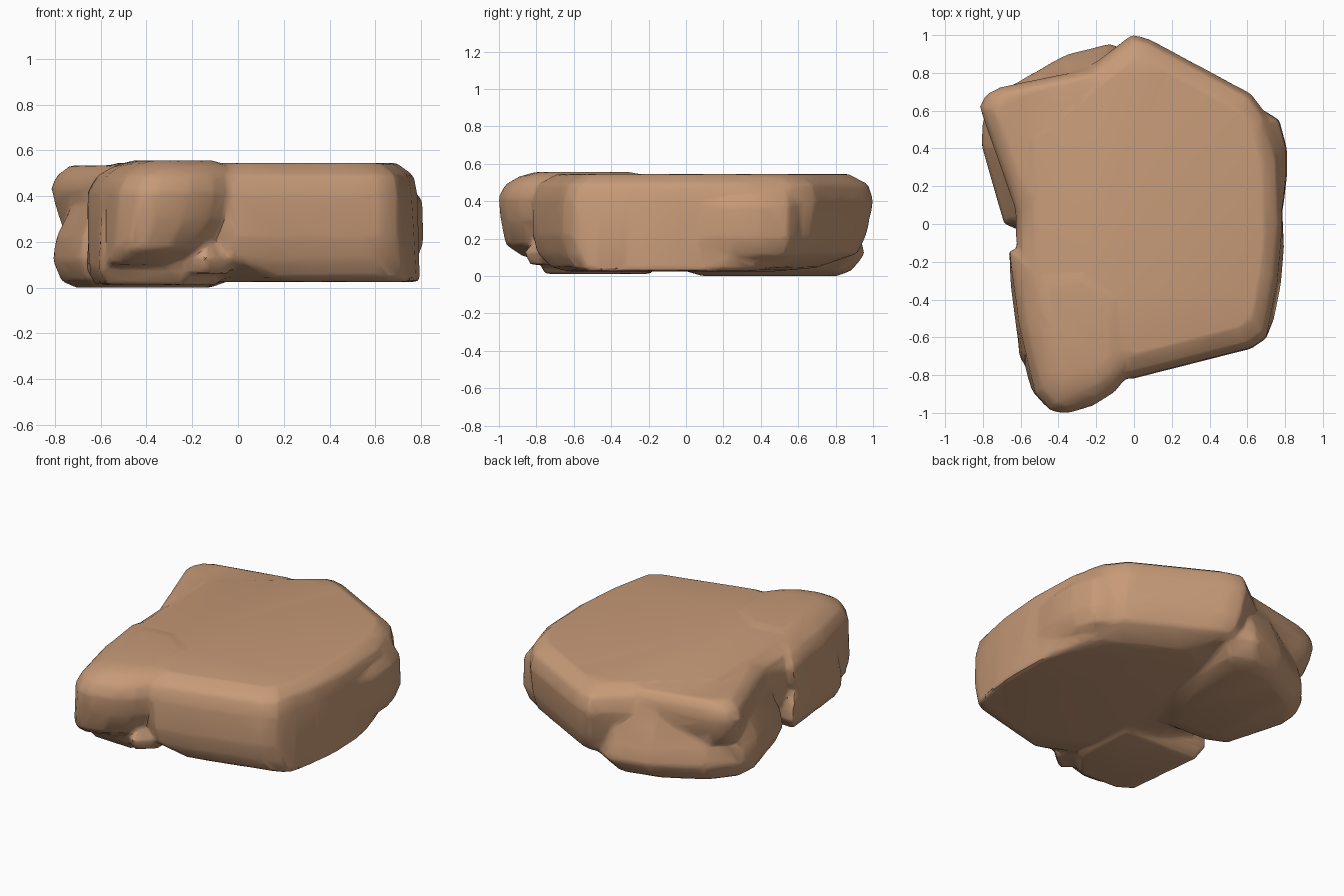
import bpy
import bmesh
from mathutils import Vector

if "Cube" in bpy.data.objects:
    bpy.data.objects.remove(bpy.data.objects["Cube"])

stone = bpy.data.materials.new("warm_tan_stone")
stone.use_nodes = True
tan = (0.57, 0.325, 0.187, 1)
stone.diffuse_color = tan
shader = stone.node_tree.nodes["Principled BSDF"]
shader.inputs["Base Color"].default_value = tan
shader.inputs["Roughness"].default_value = 0.9

chunks = bmesh.new()


def add_boulder(outline, layers):
    """Convex chunk: the outline repeated at each (height, scale, shift x, shift y)."""
    chunk = bmesh.new()
    centre = sum((Vector(p) for p in outline), Vector((0, 0))) / len(outline)
    for height, scale, shift_x, shift_y in layers:
        for point in outline:
            p = centre + (Vector(point) - centre) * scale
            chunk.verts.new((p.x + shift_x, p.y + shift_y, height))
    hull = bmesh.ops.convex_hull(chunk, input=chunk.verts)
    loose = set(hull["geom_interior"] + hull["geom_unused"])
    bmesh.ops.delete(chunk, geom=[v for v in loose if isinstance(v, bmesh.types.BMVert)],
                     context="VERTS")
    bmesh.ops.recalc_face_normals(chunk, faces=chunk.faces)
    mesh = bpy.data.meshes.new("chunk")
    chunk.to_mesh(mesh)
    chunk.free()
    chunks.from_mesh(mesh)
    bpy.data.meshes.remove(mesh)


# Main slab with chamfered rims, its base pulled in towards the front left
slab = [(-.6, -.55), (-.03, -.82), (.2, -.745), (.62, -.655), (.7, -.6), (.76, -.3), (.785, 0),
        (.77, .35), (.7, .58), (.62, .69), (.08, .98), (-.01, 1.005), (-.2, .86),
        (-.64, .5), (-.63, .05)]
add_boulder(slab, [(.025, .6, .24, -.17), (.045, .78, .13, -.1), (.12, .94, .02, -.03),
                   (.22, .98, .01, -.02), (.4, 1, 0, 0), (.49, .97, 0, 0), (.545, .86, -.01, 0)])

# Front right lobe, its lower right side cut away on a slant
lobe = [(-.66, -.14), (-.605, -.55), (-.52, -.9), (-.44, -.99), (-.36, -1.005),
        (-.22, -.965), (-.1, -.89), (-.02, -.79), (-.05, -.3), (-.3, -.1)]
add_boulder(lobe, [(.1, .62, -.12, .01), (.17, .8, -.06, -.03), (.3, .96, -.01, 0),
                   (.42, 1, 0, 0), (.49, .92, .015, .01), (.535, .75, .04, .03),
                   (.557, .55, .05, .05)])

# Foot set back beneath the lobe
foot = [(-.67, -.13), (-.65, -.3), (-.61, -.72), (-.5, -.79), (-.2, -.8), (-.04, -.6), (-.06, -.15)]
add_boulder(foot, [(.012, .84, 0, 0), (.08, .98, 0, 0), (.18, .96, 0, 0), (.32, .8, -.03, 0)])

# Back right corner, upper chunk
corner = [(-.82, .62), (-.78, .69), (-.71, .725), (-.45, .76), (-.15, .84), (-.1, .2), (-.62, .05)]
add_boulder(corner, [(.26, .9, .02, -.02), (.35, .96, .01, 0), (.43, 1, 0, 0),
                     (.49, .96, .01, 0), (.535, .82, .03, 0)])

# Back right skirt, lower chunk
skirt = [(-.81, .42), (-.8, .56), (-.66, .73), (-.36, .9), (-.12, .96), (.03, .88),
         (0, .3), (-.16, -.07), (-.55, -.06), (-.69, 0)]
add_boulder(skirt, [(0, .7, -.02, 0), (.03, .88, -.01, -.01), (.12, 1, 0, 0),
                    (.22, .96, 0, -.01), (.44, .82, .05, -.02)])

# Back left bulge, underside sloping up to its outer corner
bulge = [(.79, .08), (.81, .25), (.81, .4), (.77, .55), (.69, .6), (.35, .75), (.4, .1)]
add_boulder(bulge, [(.03, .6, -.1, -.1), (.11, .92, -.02, -.01), (.2, 1, 0, 0),
                    (.38, 1, -.005, 0), (.53, .72, -.08, .02)])

# Small spur under the front overhang
spur = [(-.26, -.78), (-.14, -.87), (-.02, -.76), (-.14, -.6)]
add_boulder(spur, [(.06, .9, 0, .02), (.13, 1, 0, 0), (.24, .5, .02, .05)])

# Fuse the chunks, wear the edges down and cut them to broad facets
mesh = bpy.data.meshes.new("rock_slab")
chunks.to_mesh(mesh)
chunks.free()
rock = bpy.data.objects.new("rock_slab", mesh)
bpy.context.collection.objects.link(rock)

fuse = rock.modifiers.new("fuse", "REMESH")
fuse.mode = "VOXEL"
fuse.voxel_size = 0.016
wear = rock.modifiers.new("wear", "SMOOTH")
wear.factor = 0.5
wear.iterations = 6
facet = rock.modifiers.new("facet", "DECIMATE")
facet.ratio = 0.04

bpy.context.view_layer.update()
graph = bpy.context.evaluated_depsgraph_get()
finished = bpy.data.meshes.new_from_object(rock.evaluated_get(graph))
rock.modifiers.clear()
rock.data = finished
bpy.data.meshes.remove(mesh)
finished.name = "rock_slab"

finished.materials.clear()
finished.materials.append(stone)
for face in finished.polygons:
    face.material_index = 0

for other in bpy.context.selected_objects:
    other.select_set(False)
rock.select_set(True)
bpy.context.view_layer.objects.active = rock
bpy.ops.object.shade_smooth_by_angle(angle=0.6)
